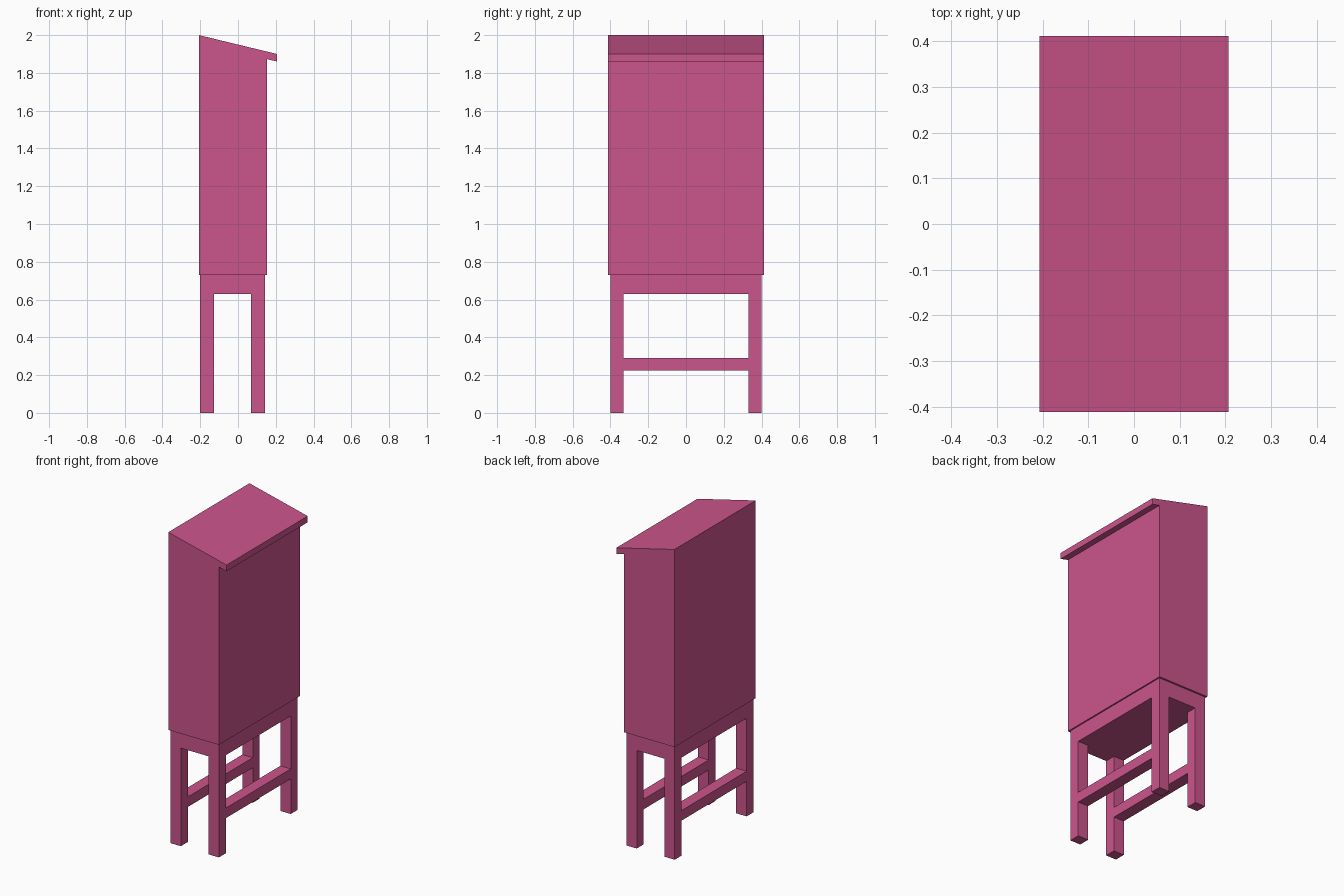
import bpy
import bmesh

if "Cube" in bpy.data.objects:
    bpy.data.objects.remove(bpy.data.objects["Cube"])

pink = bpy.data.materials.new("pink_paint")
pink.diffuse_color = (0.60, 0.09, 0.26, 1)
pink.use_nodes = True
pink.node_tree.nodes["Principled BSDF"].inputs["Base Color"].default_value = pink.diffuse_color


def prism(name, profile, y0, y1):
    """Extrude an (x, z) profile from y0 to y1."""
    bm = bmesh.new()
    face = bm.faces.new([bm.verts.new((x, y0, z)) for x, z in profile])
    ext = bmesh.ops.extrude_face_region(bm, geom=[face])
    verts = [g for g in ext["geom"] if isinstance(g, bmesh.types.BMVert)]
    bmesh.ops.translate(bm, verts=verts, vec=(0, y1 - y0, 0))
    bmesh.ops.recalc_face_normals(bm, faces=bm.faces)
    mesh = bpy.data.meshes.new(name)
    bm.to_mesh(mesh)
    bm.free()
    mesh.materials.append(pink)
    obj = bpy.data.objects.new(name, mesh)
    bpy.context.collection.objects.link(obj)
    return obj


def box(name, x0, x1, y0, y1, z0, z1):
    return prism(name, [(x0, z0), (x1, z0), (x1, z1), (x0, z1)], y0, y1)


# Cabinet body with sloping lid that overhangs on the right
prism("cabinet_with_sloped_lid",
      [(-0.207, 0.73), (0.153, 0.73), (0.153, 1.873),
       (0.207, 1.86), (0.207, 1.90), (-0.207, 2.0)], -0.412, 0.412)

# Stand: solid top, four legs, and a stretcher along each long side
X0, X1, Y, LEG_X, LEG_Y = -0.20, 0.144, 0.40, 0.074, 0.07
box("stand_top", X0, X1, -Y, Y, 0.63, 0.73)
for side, x in (("left", X0), ("right", X1 - LEG_X)):
    box(f"{side}_front_leg", x, x + LEG_X, -Y, -Y + LEG_Y, 0, 0.63)
    box(f"{side}_back_leg", x, x + LEG_X, Y - LEG_Y, Y, 0, 0.63)
    box(f"{side}_stretcher", x, x + LEG_X, -Y + LEG_Y, Y - LEG_Y, 0.225, 0.29)
